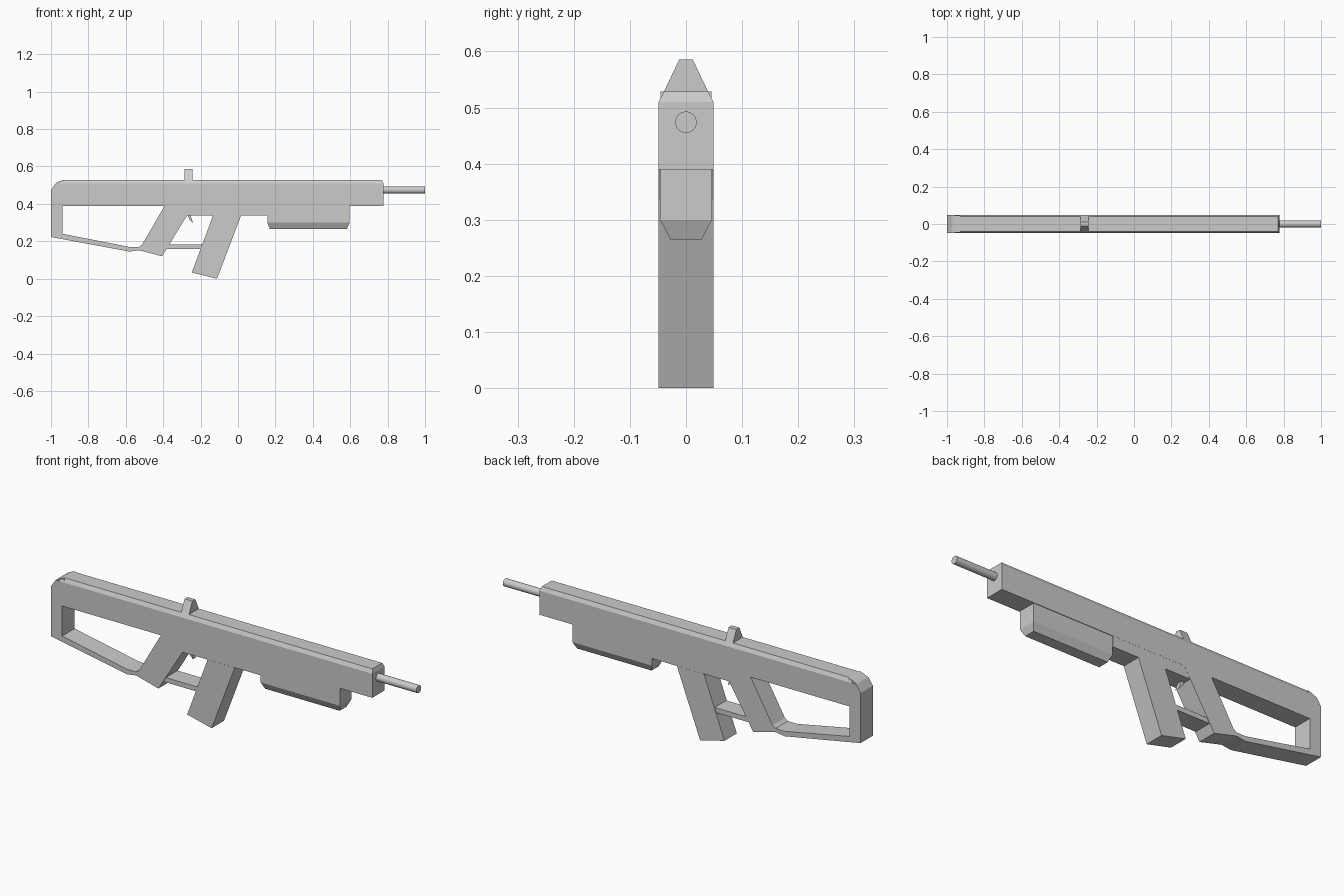
import bpy, bmesh, math
from mathutils import Matrix

if "Cube" in bpy.data.objects:
    bpy.data.objects.remove(bpy.data.objects["Cube"])

HALF = 0.049


def finish(name, bm):
    bmesh.ops.recalc_face_normals(bm, faces=bm.faces)
    mesh = bpy.data.meshes.new(name)
    bm.to_mesh(mesh)
    bm.free()
    ob = bpy.data.objects.new(name, mesh)
    bpy.context.collection.objects.link(ob)
    return ob


def plate(name, outline, half=HALF):
    """Side profile in x,z extruded symmetrically across y."""
    bm = bmesh.new()
    face = bm.faces.new([bm.verts.new((x, -half, z)) for x, z in outline])
    ext = bmesh.ops.extrude_face_region(bm, geom=[face])["geom"]
    verts = [v for v in ext if isinstance(v, bmesh.types.BMVert)]
    bmesh.ops.translate(bm, verts=verts, vec=(0, 2 * half, 0))
    return finish(name, bm)


def stacked(name, levels):
    """Rectangles (x0, x1, half_y, z) joined from bottom to top."""
    bm = bmesh.new()
    rings = [[bm.verts.new(p) for p in ((a, -h, z), (b, -h, z), (b, h, z), (a, h, z))]
             for a, b, h, z in levels]
    for lo, hi in zip(rings, rings[1:]):
        for i in range(4):
            j = (i + 1) % 4
            bm.faces.new((lo[i], lo[j], hi[j], hi[i]))
    bm.faces.new(rings[0])
    bm.faces.new(rings[-1])
    return finish(name, bm)


# Long upper body with the open rear stock frame
plate("body_and_stock", [
    (0.777, 0.39), (0.777, 0.51), (-0.975, 0.51), (-1, 0.473), (-1, 0.223),
    (-0.58, 0.145), (-0.53, 0.152), (-0.49, 0.142), (-0.513, 0.182),
    (-0.53, 0.17), (-0.58, 0.17), (-0.938, 0.24), (-0.938, 0.39)])

# Chamfered rail along the top, and the raised rear end
stacked("top_rail", [(-0.955, 0.777, HALF, 0.51), (-0.93, 0.77, 0.039, 0.529)])
plate("stock_heel", [(-0.975, 0.51), (-0.93, 0.51), (-0.93, 0.529), (-0.955, 0.521)], 0.045)

# Lower receiver, rear grip, magazine, trigger guard
plate("lower_receiver", [(-0.24, 0.39), (-0.273, 0.337), (0.158, 0.337), (0.158, 0.39)], 0.0485)
plate("rear_grip", [(-0.392, 0.39), (-0.513, 0.182), (-0.49, 0.142),
                    (-0.406, 0.12), (-0.273, 0.337), (-0.24, 0.39)])
plate("magazine", [(-0.134, 0.337), (-0.247, 0.033), (-0.112, 0.0), (0.016, 0.337)])
plate("trigger_guard", [(-0.367, 0.184), (-0.382, 0.16), (-0.2, 0.16), (-0.191, 0.184)], 0.046)
plate("trigger", [(-0.27, 0.34), (-0.258, 0.313), (-0.241, 0.296),
                  (-0.246, 0.318), (-0.255, 0.34)], 0.012)

# Tapered foregrip under the barrel end
stacked("foregrip", [(0.17, 0.582, 0.028, 0.265), (0.157, 0.597, 0.046, 0.3),
                     (0.157, 0.597, 0.046, 0.39)])

# Sight on the rail
stacked("sight", [(-0.287, -0.244, 0.04, 0.527), (-0.287, -0.244, 0.012, 0.586)])

# Barrel
bm = bmesh.new()
bmesh.ops.create_cone(bm, cap_ends=True, segments=24, radius1=0.019, radius2=0.019, depth=0.24,
                      matrix=Matrix.Translation((0.88, 0, 0.474)) @ Matrix.Rotation(math.pi / 2, 4, 'Y'))
barrel = finish("barrel", bm)
bpy.context.view_layer.objects.active = barrel
barrel.select_set(True)
bpy.ops.object.shade_smooth_by_angle()
